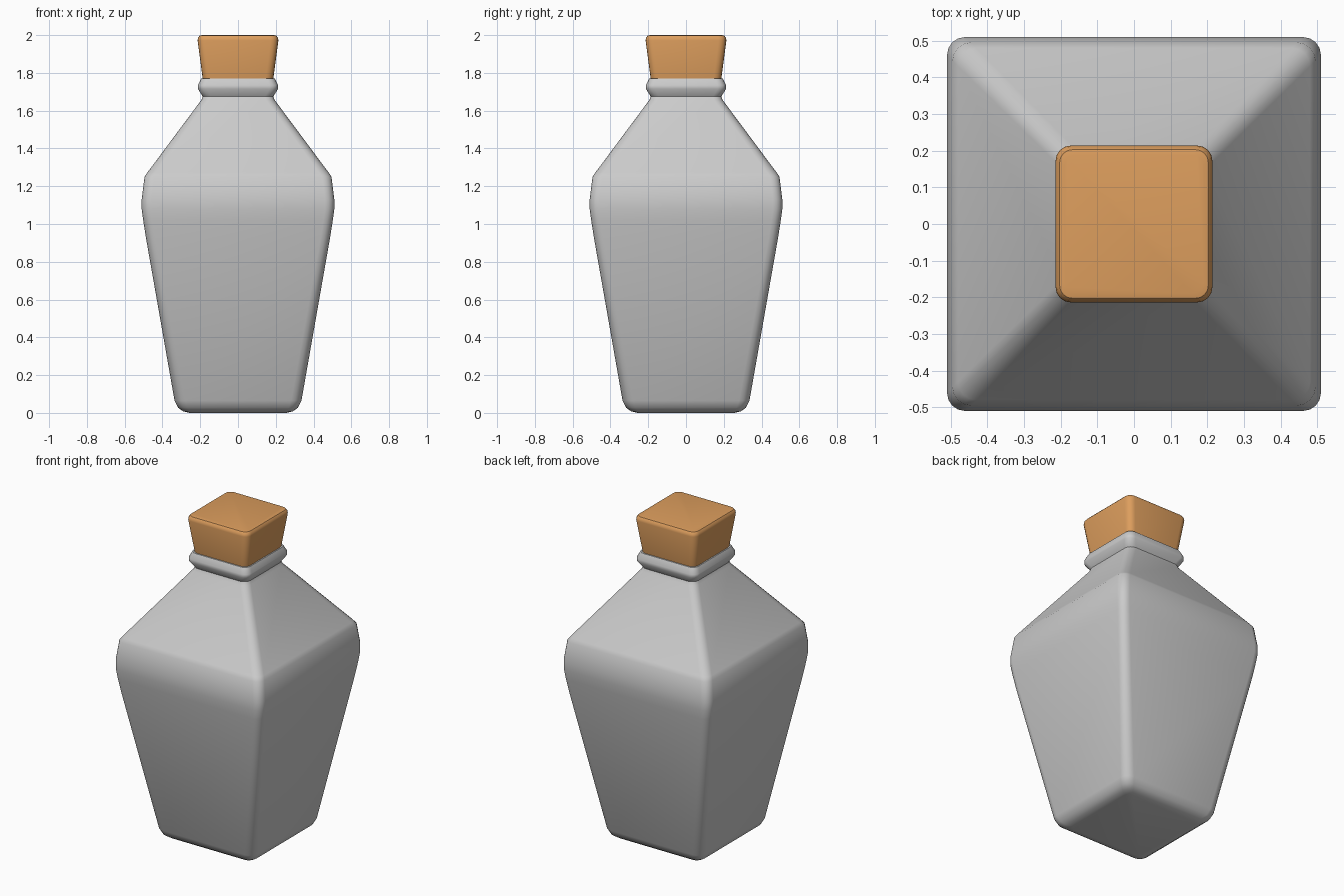
import bpy, bmesh, math

if "Cube" in bpy.data.objects:
    bpy.data.objects.remove(bpy.data.objects["Cube"])


def ring(half, r, z, n=4):
    """Rounded square outline at height z."""
    pts = []
    for q in range(4):
        a0 = q * math.pi / 2
        sx, sy = ((1, 1), (-1, 1), (-1, -1), (1, -1))[q]
        for i in range(n + 1):
            a = a0 + i / n * math.pi / 2
            pts.append((sx * (half - r) + r * math.cos(a),
                        sy * (half - r) + r * math.sin(a), z))
    return pts


def loft(name, profile, angle=35):
    """Skin rounded squares given as (half width, corner radius, height)."""
    bm = bmesh.new()
    rings = [[bm.verts.new(p) for p in ring(*row)] for row in profile]
    for a, b in zip(rings, rings[1:]):
        for i in range(len(a)):
            j = (i + 1) % len(a)
            bm.faces.new((a[i], a[j], b[j], b[i]))
    bm.faces.new(rings[0][::-1])
    bm.faces.new(rings[-1])
    bmesh.ops.recalc_face_normals(bm, faces=bm.faces)
    mesh = bpy.data.meshes.new(name)
    bm.to_mesh(mesh)
    bm.free()
    ob = bpy.data.objects.new(name, mesh)
    bpy.context.collection.objects.link(ob)
    bpy.context.view_layer.objects.active = ob
    ob.select_set(True)
    bpy.ops.object.shade_smooth_by_angle(angle=math.radians(angle))
    ob.select_set(False)
    return ob


# Bottle: base rounding, tapered body, sloped shoulder, neck lip
loft("bottle", [
    (0.255, 0.03, 0.0), (0.29, 0.04, 0.008), (0.318, 0.05, 0.028),
    (0.336, 0.055, 0.065), (0.487, 0.05, 0.925), (0.502, 0.05, 1.02),
    (0.51, 0.05, 1.08), (0.51, 0.05, 1.13), (0.495, 0.05, 1.25),
    (0.48, 0.05, 1.272), (0.195, 0.045, 1.655), (0.187, 0.045, 1.675),
    (0.212, 0.045, 1.715), (0.212, 0.045, 1.735), (0.195, 0.04, 1.77),
], 50)

# Cork stopper, flaring upward with a rounded top edge
cork = loft("cork", [
    (0.178, 0.035, 1.70), (0.187, 0.04, 1.77), (0.214, 0.042, 1.972),
    (0.211, 0.04, 1.987), (0.203, 0.036, 1.997), (0.19, 0.03, 2.0),
])
mat = bpy.data.materials.new("cork")
mat.diffuse_color = (0.72, 0.34, 0.11, 1)
mat.use_nodes = True
mat.node_tree.nodes["Principled BSDF"].inputs["Base Color"].default_value = mat.diffuse_color
cork.data.materials.append(mat)
